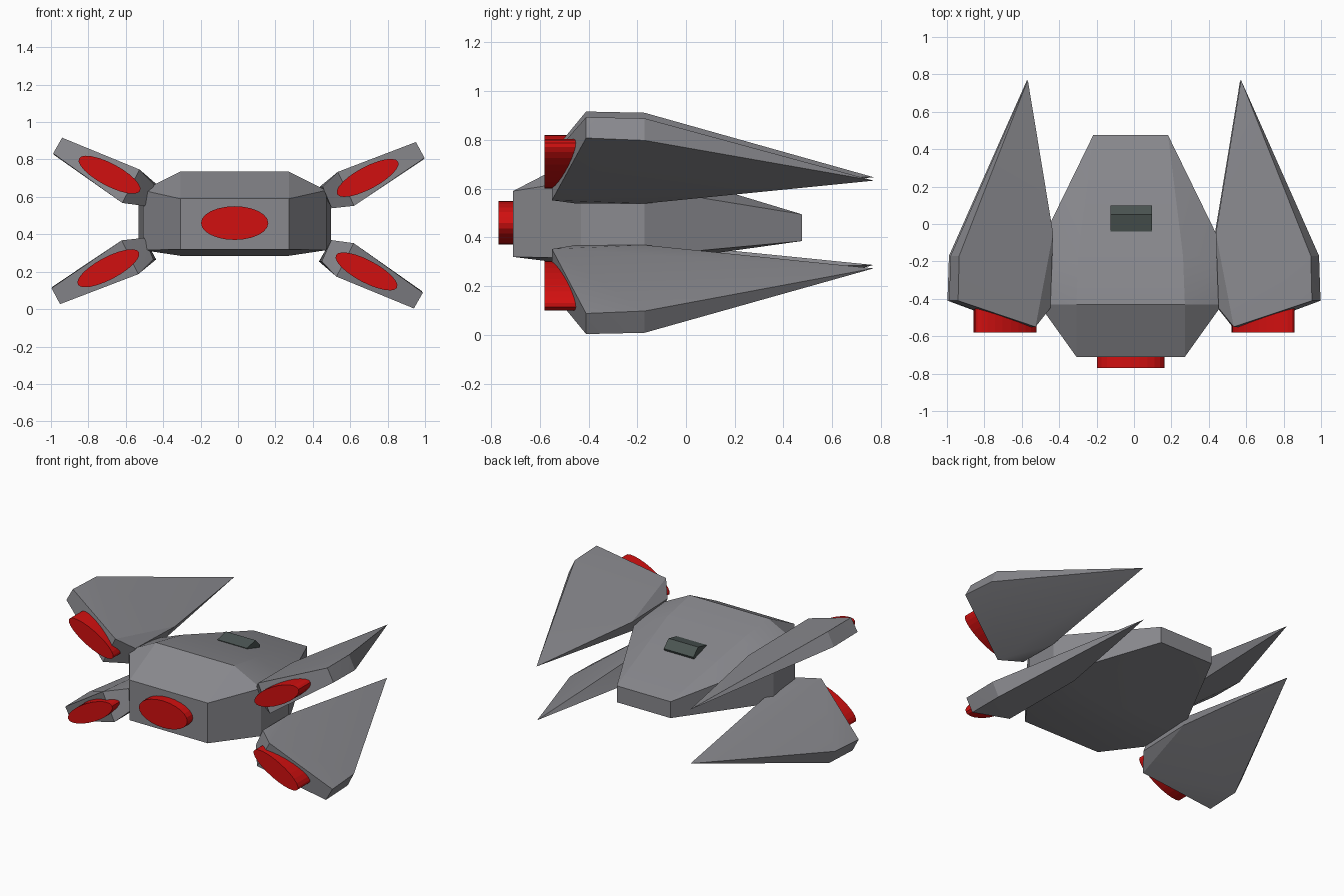
import bpy, bmesh, math
from mathutils import Matrix, Vector

cube = bpy.data.objects.get("Cube")
if cube:
    bpy.data.objects.remove(cube, do_unlink=True)


def material(name, rgb):
    m = bpy.data.materials.new(name)
    m.use_nodes = True
    m.diffuse_color = (*rgb, 1)
    m.node_tree.nodes["Principled BSDF"].inputs["Base Color"].default_value = (*rgb, 1)
    return m


grey = material("hull_grey", (0.25, 0.25, 0.27))
red = material("engine_red", (0.64, 0.005, 0.005))
dark = material("dark_glass", (0.07, 0.09, 0.085))


def add_object(name, bm, mat):
    bmesh.ops.recalc_face_normals(bm, faces=bm.faces)
    mesh = bpy.data.meshes.new(name)
    bm.to_mesh(mesh)
    bm.free()
    mesh.materials.append(mat)
    ob = bpy.data.objects.new(name, mesh)
    bpy.context.collection.objects.link(ob)
    return ob


def hull(name, points, mat, smooth=20):
    """Faceted convex shell around a few corner points."""
    bm = bmesh.new()
    for p in points:
        bm.verts.new(p)
    result = bmesh.ops.convex_hull(bm, input=bm.verts)
    loose = [g for g in result["geom_interior"] if isinstance(g, bmesh.types.BMVert)]
    bmesh.ops.delete(bm, geom=loose, context='VERTS')
    bmesh.ops.dissolve_limit(bm, angle_limit=math.radians(1),
                             verts=bm.verts, edges=bm.edges)
    ob = add_object(name, bm, mat)
    bpy.ops.object.select_all(action='DESELECT')
    ob.select_set(True)
    bpy.context.view_layer.objects.active = ob
    bpy.ops.object.shade_smooth_by_angle(angle=math.radians(smooth))
    return ob


def engine(name, centre, rx, rz, length, tilt):
    """Oval thruster along y."""
    bm = bmesh.new()
    bmesh.ops.create_cone(bm, cap_ends=True, segments=24,
                          radius1=1, radius2=1, depth=1)
    bm.transform(Matrix.Translation(centre) @ Matrix.Rotation(tilt, 4, 'Y')
                 @ Matrix.Diagonal((rx, length, rz, 1))
                 @ Matrix.Rotation(math.pi / 2, 4, 'X'))
    return add_object(name, bm, red)


# Body: half sections (y, then x and z of each corner), mirrored across its middle
MID_X = -0.018
sections = {
    -0.71: [(0.29, 0.59), (0.29, 0.32)],
    -0.43: [(0.29, 0.735), (0.49, 0.635), (0.49, 0.315), (0.29, 0.285)],
    -0.17: [(0.28, 0.69), (0.515, 0.60), (0.515, 0.325), (0.28, 0.295)],
    0.475: [(0.2, 0.495), (0.2, 0.385)],
}
hull("body", [(MID_X + s * x, y, z) for y, ring in sections.items()
              for x, z in ring for s in (-1, 1)], grey)
engine("body_engine", (MID_X, -0.72, 0.46), 0.18, 0.09, 0.1, 0)

# Viewport box on the sloping deck
deck = [(-0.04, 0.655), (0.05, 0.675), (0.10, 0.625), (0.08, 0.58), (-0.03, 0.6)]
hull("viewport_box", [(x, y, z) for x in (-0.125, 0.095) for y, z in deck], dark, 5)

# Four blade wings: one blade, mirrored left/right and up/down, slightly rolled
MID_Z = 0.46
blade = [
    (0.946, -0.41, 0.445), (0.993, -0.41, 0.36),
    (0.53, -0.55, 0.28), (0.62, -0.55, 0.10),
    (0.45, -0.45, 0.20), (0.50, -0.45, 0.085),
    (0.94, -0.17, 0.44), (0.985, -0.17, 0.35),
    (0.435, -0.05, 0.20), (0.50, -0.17, 0.085),
    (0.57, 0.77, 0.18),
]
roll = Matrix.Translation((0, 0, MID_Z)) @ Matrix.Rotation(math.radians(0.7), 4, 'Y')
for side, sx in (("left", 1), ("right", -1)):
    for level, sz in (("upper", 1), ("lower", -1)):
        name = f"{level}_{side}"
        hull(name + "_wing", [roll @ Vector((sx * x, y, sz * z)) for x, y, z in blade], grey)
        engine(name + "_engine", roll @ Vector((sx * 0.69, -0.5, sz * 0.25)),
               0.185, 0.06, 0.16, -sx * sz * math.radians(28))
